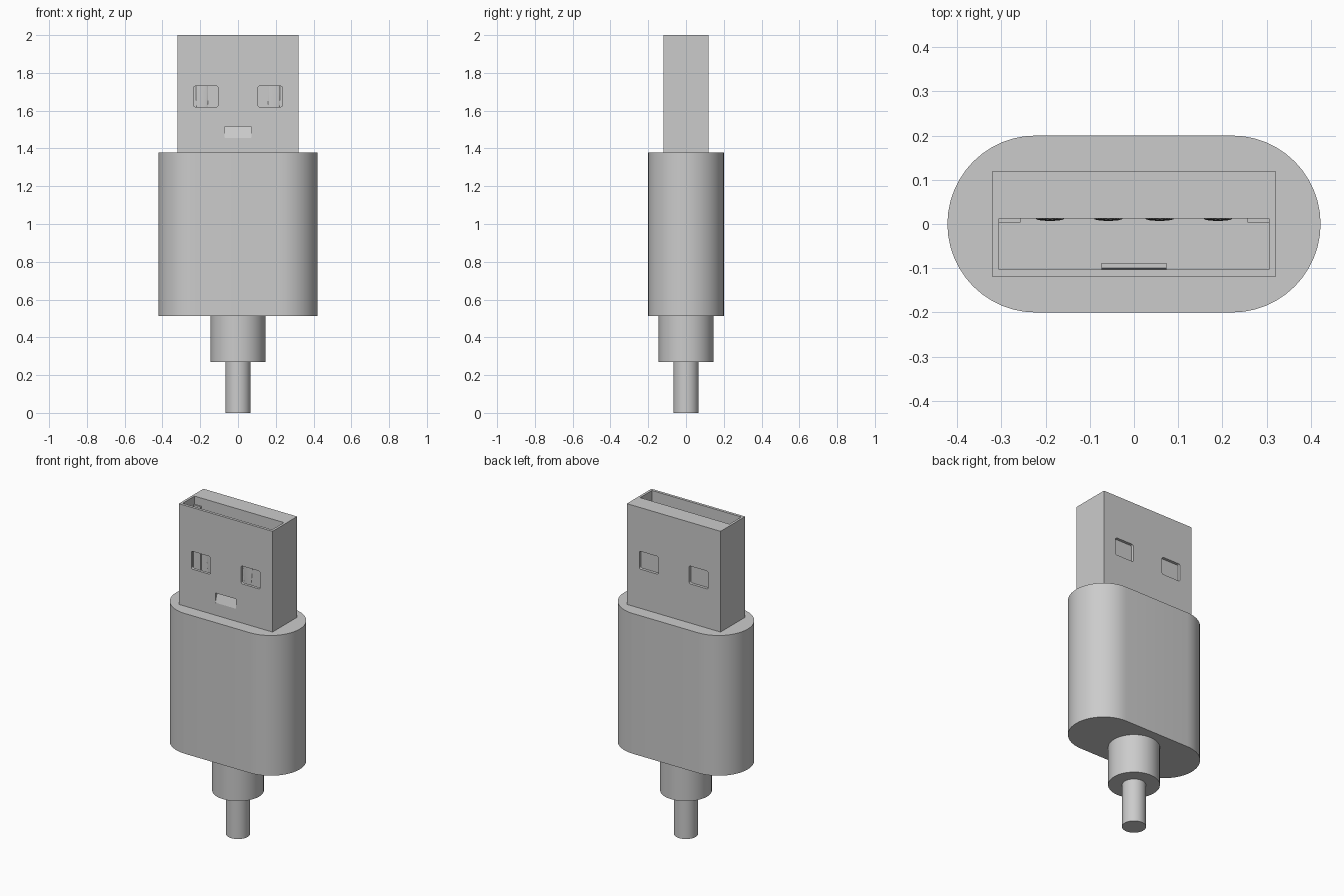
import bpy, bmesh
from math import pi, cos, sin, radians

cube = bpy.data.objects.get("Cube")
if cube:
    bpy.data.objects.remove(cube, do_unlink=True)

grey = bpy.data.materials.new("plain grey")
grey.use_nodes = True
COLOUR = (0.6, 0.6, 0.6, 1)
grey.diffuse_color = COLOUR
grey.node_tree.nodes["Principled BSDF"].inputs["Base Color"].default_value = COLOUR


def finish(name, bm, smooth=False):
    bmesh.ops.recalc_face_normals(bm, faces=bm.faces)
    mesh = bpy.data.meshes.new(name)
    bm.to_mesh(mesh)
    bm.free()
    mesh.materials.append(grey)
    obj = bpy.data.objects.new(name, mesh)
    bpy.context.collection.objects.link(obj)
    bpy.ops.object.select_all(action='DESELECT')
    obj.select_set(True)
    bpy.context.view_layer.objects.active = obj
    if smooth:
        bpy.ops.object.shade_smooth_by_angle(angle=radians(35))
    return obj


def prism(name, points, offset, smooth=False):
    """Extrude a closed outline of 3D points along an offset."""
    bm = bmesh.new()
    face = bm.faces.new([bm.verts.new(p) for p in points])
    new = bmesh.ops.extrude_face_region(bm, geom=[face], use_keep_orig=True)
    moved = [v for v in new["geom"] if isinstance(v, bmesh.types.BMVert)]
    bmesh.ops.translate(bm, verts=moved, vec=offset)
    return finish(name, bm, smooth)


def box(name, x, y, z):
    outline = [(x[0], y[0], z[0]), (x[1], y[0], z[0]),
               (x[1], y[1], z[0]), (x[0], y[1], z[0])]
    return prism(name, outline, (0, 0, z[1] - z[0]))


def stadium(name, radius, half_flat, z0, z1, steps=24):
    """Upright prism with rounded ends; half_flat 0 gives a cylinder."""
    points = []
    for side in (1, -1):
        for i in range(steps + 1 if half_flat else steps):
            a = -pi / 2 + pi * i / steps
            points.append((side * (half_flat + radius * cos(a)),
                           side * radius * sin(a), z0))
    return prism(name, points, (0, 0, z1 - z0), True)


def window(x, z, y0, y1, half_w=0.065, half_h=0.055, r=0.01):
    """Cutter with rounded corners, running along y."""
    points = []
    for k, (sx, sz) in enumerate([(1, 1), (-1, 1), (-1, -1), (1, -1)]):
        for i in range(5):
            a = k * pi / 2 + i * pi / 8
            points.append((x + sx * (half_w - r) + r * cos(a), y0,
                           z + sz * (half_h - r) + r * sin(a)))
    return prism("window_cutter", points, (0, y1 - y0, 0))


def cut(target, cutter):
    cutter.hide_render = True
    mod = target.modifiers.new("cut", 'BOOLEAN')
    mod.operation = 'DIFFERENCE'
    mod.solver = 'EXACT'
    mod.object = cutter
    bpy.context.view_layer.objects.active = target
    bpy.ops.object.modifier_apply(modifier=mod.name)
    bpy.data.objects.remove(cutter, do_unlink=True)


# Cable, strain relief and grip
stadium("cable", 0.067, 0, 0, 0.27)
stadium("strain_relief", 0.145, 0, 0.27, 0.512)
stadium("grip_body", 0.2, 0.222, 0.512, 1.378)

# Metal shell with socket, windows and latch opening
shell = box("metal_shell", (-0.32, 0.32), (-0.12, 0.12), (1.378, 2.0))
cut(shell, box("socket_cutter", (-0.305, 0.305), (-0.103, 0.012), (1.4, 2.1)))
for side in (-1, 1):
    cut(shell, window(side * 0.17, 1.675, -0.15, -0.08))
    cut(shell, window(side * 0.17, 1.675, 0.103, 0.15))
cut(shell, window(0, 1.485, -0.15, -0.095, 0.071, 0.03, 0.004))

# Bent latch tab leaning into the socket
prism("latch_tab", [(-0.073, -0.12, 1.455), (-0.073, -0.1, 1.515),
                    (-0.073, -0.088, 1.515), (-0.073, -0.103, 1.455)],
      (0.146, 0, 0))

# Ledges in the socket corners
for name, side in (("left_ledge", 1), ("right_ledge", -1)):
    box(name, sorted((side * 0.257, side * 0.305)), (0.003, 0.013), (1.4, 1.95))

# Slightly bulged contacts on the tongue
for i, x in enumerate((-0.19, -0.058, 0.058, 0.19)):
    bm = bmesh.new()
    bmesh.ops.create_uvsphere(bm, u_segments=24, v_segments=12, radius=1)
    bmesh.ops.scale(bm, vec=(0.032, 0.005, 0.2), verts=bm.verts)
    bmesh.ops.translate(bm, vec=(x, 0.012, 1.7), verts=bm.verts)
    finish("contact_%d" % (i + 1), bm, True)
